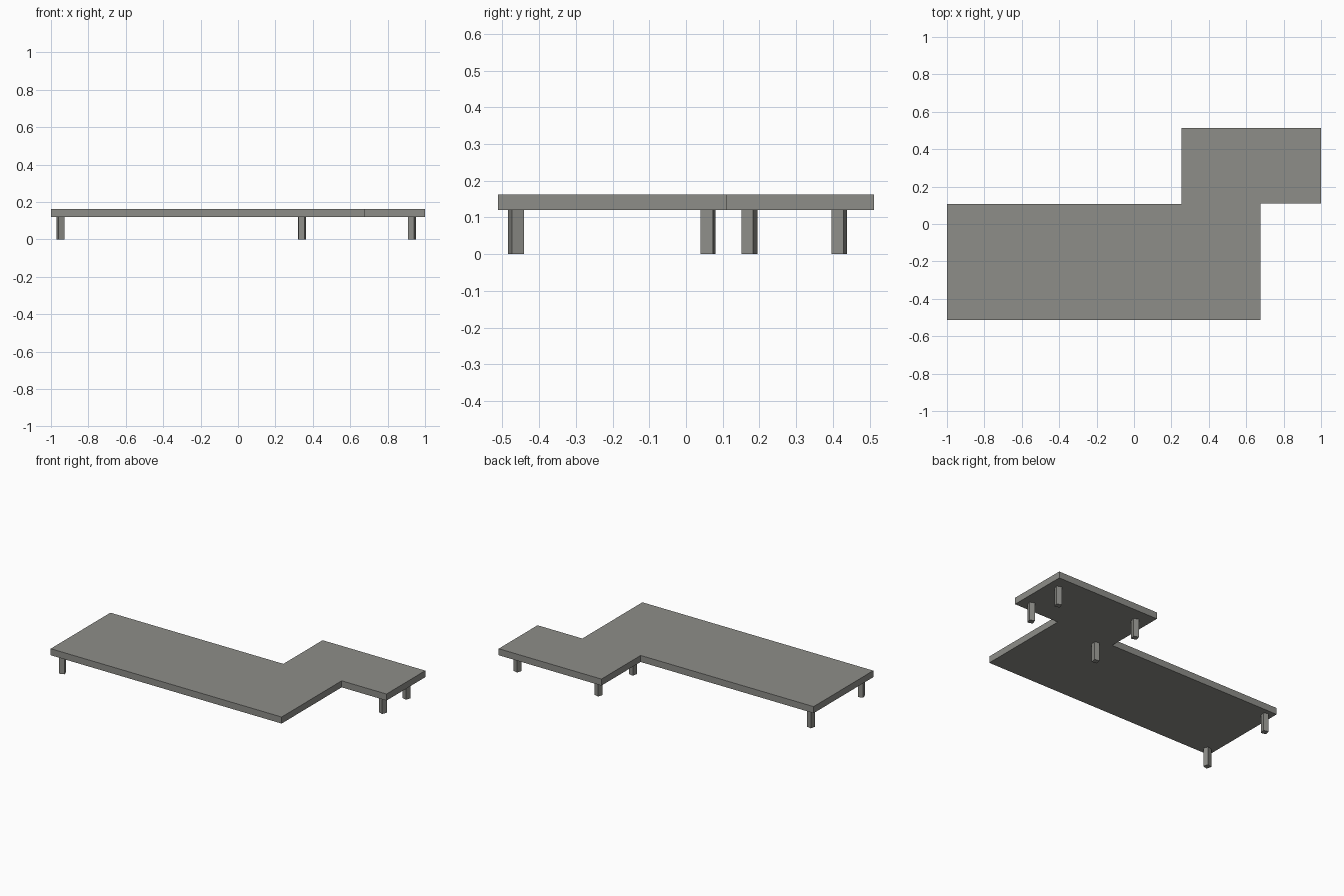
import bpy, bmesh, math
from mathutils import Matrix

if "Cube" in bpy.data.objects:
    bpy.data.objects.remove(bpy.data.objects["Cube"])

grey = bpy.data.materials.new("warm_grey")
grey.diffuse_color = (0.27, 0.27, 0.25, 1)
grey.use_nodes = True
grey.node_tree.nodes["Principled BSDF"].inputs["Base Color"].default_value = grey.diffuse_color

SLAB_BOTTOM, SLAB_TOP = 0.12, 0.163
LEG_WIDTH = 0.034


def add_object(name, bm):
    bmesh.ops.recalc_face_normals(bm, faces=bm.faces)
    mesh = bpy.data.meshes.new(name)
    bm.to_mesh(mesh)
    bm.free()
    mesh.materials.append(grey)
    obj = bpy.data.objects.new(name, mesh)
    bpy.context.collection.objects.link(obj)
    return obj


# Stepped platform: one outline pulled up to its thickness
outline = [(-1, -0.512), (0.675, -0.512), (0.675, 0.11), (1, 0.11),
           (1, 0.512), (0.255, 0.512), (0.255, 0.106), (-1, 0.106)]
bm = bmesh.new()
base = bm.faces.new([bm.verts.new((x, y, SLAB_BOTTOM)) for x, y in outline])
result = bmesh.ops.extrude_face_region(bm, geom=[base], use_keep_orig=True)
top = [v for v in result["geom"] if isinstance(v, bmesh.types.BMVert)]
bmesh.ops.translate(bm, verts=top, vec=(0, 0, SLAB_TOP - SLAB_BOTTOM))
add_object("platform_top", bm)

# Square legs, each turned slightly: x, y, turn in degrees
legs = {
    "front_left_leg": (-0.948, -0.463, 17),
    "back_left_leg": (-0.948, 0.06, -12),
    "inner_front_leg": (0.343, 0.06, -12),
    "inner_back_leg": (0.343, 0.418, -17),
    "right_front_leg": (0.93, 0.173, -20),
    "right_back_leg": (0.93, 0.418, -17),
}
for name, (x, y, turn) in legs.items():
    bm = bmesh.new()
    bmesh.ops.create_cube(bm, size=1, matrix=(
        Matrix.Translation((x, y, SLAB_BOTTOM / 2))
        @ Matrix.Rotation(math.radians(turn), 4, 'Z')
        @ Matrix.Diagonal((LEG_WIDTH, LEG_WIDTH, SLAB_BOTTOM, 1))))
    add_object(name, bm)
